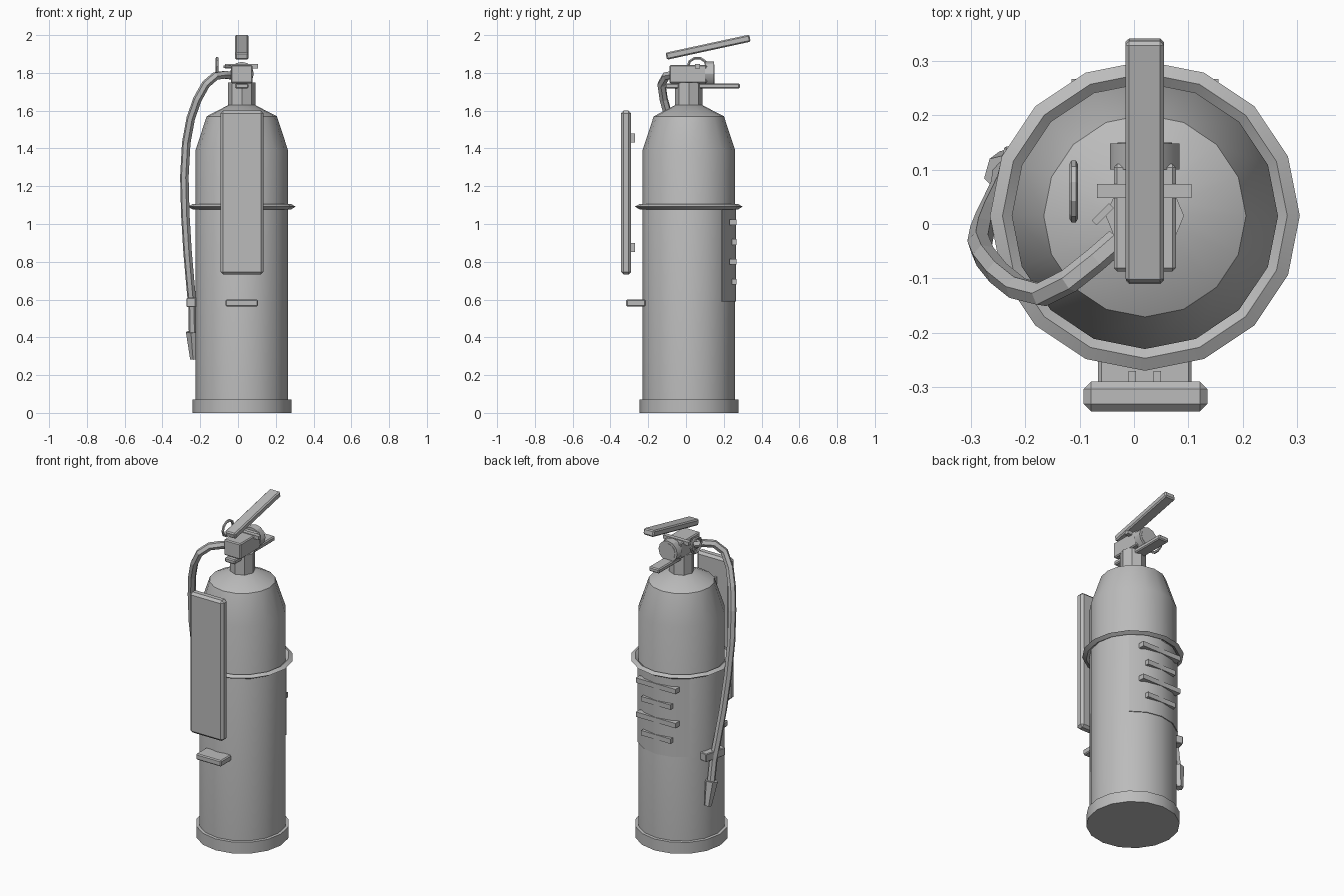
import bpy, bmesh, math
from mathutils import Matrix, Vector

old = bpy.data.objects.get("Cube")
if old:
    bpy.data.objects.remove(old)

CX, CY = 0.02, 0.015      # axis of the cylinder

grey = bpy.data.materials.new("plain_grey")
grey.use_nodes = True
grey.diffuse_color = (0.5, 0.5, 0.5, 1)
grey.node_tree.nodes["Principled BSDF"].inputs["Base Color"].default_value = (0.5, 0.5, 0.5, 1)


def finish(name, bm, smooth=False):
    bmesh.ops.recalc_face_normals(bm, faces=bm.faces)
    mesh = bpy.data.meshes.new(name)
    bm.to_mesh(mesh)
    bm.free()
    mesh.materials.append(grey)
    ob = bpy.data.objects.new(name, mesh)
    bpy.context.collection.objects.link(ob)
    if smooth:
        bpy.ops.object.select_all(action='DESELECT')
        ob.select_set(True)
        bpy.context.view_layer.objects.active = ob
        bpy.ops.object.shade_smooth_by_angle(angle=math.radians(30))
    return ob


def box(name, x, y, z, bevel=0.0, tilt=0.0, turn=0.0):
    """Box from (min, max) ranges, tilted about x and turned about z."""
    size = [r[1] - r[0] for r in (x, y, z)]
    mid = Vector([(r[0] + r[1]) / 2 for r in (x, y, z)])
    bm = bmesh.new()
    bmesh.ops.create_cube(bm, size=1)
    bmesh.ops.scale(bm, vec=size, verts=bm.verts)
    if bevel:
        bmesh.ops.bevel(bm, geom=bm.edges[:], offset=bevel, segments=1, affect='EDGES')
    spin = Matrix.Rotation(turn, 4, 'Z') @ Matrix.Rotation(tilt, 4, 'X')
    bm.transform(Matrix.Translation(mid) @ spin)
    return finish(name, bm)


def lathe(name, profile, sides=16, closed=False):
    """Revolve (radius, height) points about the cylinder axis."""
    bm = bmesh.new()
    rings = []
    for r, z in profile:
        rings.append([bm.verts.new((CX + r * math.cos(math.tau * i / sides),
                                    CY + r * math.sin(math.tau * i / sides), z))
                      for i in range(sides)])
    pairs = list(zip(rings, rings[1:]))
    if closed:
        pairs.append((rings[-1], rings[0]))
    else:
        bm.faces.new(rings[0])
        bm.faces.new(rings[-1])
    for a, b in pairs:
        for i in range(sides):
            j = (i + 1) % sides
            bm.faces.new((a[i], a[j], b[j], b[i]))
    return finish(name, bm, True)


def rod(name, start, end, r1, r2, sides, smooth=False):
    """Cylinder or cone between two points."""
    a, b = Vector(start), Vector(end)
    bm = bmesh.new()
    bmesh.ops.create_cone(bm, cap_ends=True, segments=sides, radius1=r1, radius2=r2,
                          depth=(b - a).length)
    spin = (b - a).to_track_quat('Z', 'Y').to_matrix().to_4x4()
    bm.transform(Matrix.Translation((a + b) / 2) @ spin)
    return finish(name, bm, smooth)


def tube(name, points, radius, cyclic=False):
    """Six sided tube along a path."""
    curve = bpy.data.curves.new(name, 'CURVE')
    curve.dimensions = '3D'
    curve.bevel_depth = radius
    curve.bevel_resolution = 1
    curve.use_fill_caps = True
    spline = curve.splines.new('POLY')
    spline.points.add(len(points) - 1)
    for p, co in zip(spline.points, points):
        p.co = (*co, 1)
    spline.use_cyclic_u = cyclic
    spline.use_smooth = False
    curve.materials.append(grey)
    ob = bpy.data.objects.new(name, curve)
    bpy.context.collection.objects.link(ob)
    bpy.ops.object.select_all(action='DESELECT')
    ob.select_set(True)
    bpy.context.view_layer.objects.active = ob
    bpy.ops.object.convert(target='MESH')


# Tank, foot band, clamp ring and neck
lathe("tank", [(0.245, 0.03), (0.245, 1.39), (0.186, 1.57), (0.07, 1.63)])
lathe("foot_band", [(0.262, 0), (0.262, 0.07), (0.24, 0.072)])
lathe("clamp_ring", [(0.243, 1.09), (0.262, 1.105), (0.285, 1.092), (0.262, 1.078)], closed=True)
lathe("neck", [(0.072, 1.62), (0.072, 1.75)], sides=8)

# Valve head, gauge and handles
box("valve_block", (-0.037, 0.077), (-0.087, 0.11), (1.745, 1.842), 0.006)
rod("gauge", (CX, 0.1, 1.795), (CX, 0.148, 1.795), 0.064, 0.064, 12, True)
rod("gauge_face", (CX, 0.146, 1.795), (CX, 0.15, 1.795), 0.05, 0.05, 12)
box("carry_handle", (-0.015, 0.055), (-0.11, 0.285), (1.717, 1.745), 0.006)
box("squeeze_lever", (-0.016, 0.055), (-0.11, 0.344), (1.917, 1.955), 0.007,
    tilt=math.radians(12.2))

# Safety pin, pull ring and tab
box("safety_pin", (-0.068, 0.106), (0.048, 0.074), (1.824, 1.846))
tube("pull_ring", [(-0.111, 0.06 + 0.05 * math.cos(math.tau * i / 10),
                    1.835 + 0.045 * math.sin(math.tau * i / 10)) for i in range(10)],
     0.008, True)
box("pin_tab", (-0.08, -0.035), (0.012, 0.024), (1.825, 1.84), turn=math.radians(45))

# Hose, collar and nozzle
tube("hose", [(-0.03, -0.03, 1.785), (-0.07, -0.065, 1.79), (-0.12, -0.105, 1.783),
              (-0.17, -0.13, 1.74), (-0.215, -0.118, 1.66), (-0.25, -0.09, 1.56),
              (-0.274, -0.06, 1.43), (-0.284, -0.036, 1.25), (-0.279, -0.01, 1.05),
              (-0.267, 0.02, 0.85), (-0.252, 0.05, 0.68), (-0.24, 0.075, 0.55),
              (-0.238, 0.095, 0.42)], 0.023)
rod("nozzle", (-0.239, 0.093, 0.43), (-0.232, 0.118, 0.285), 0.038, 0.022, 6)
box("hose_clip", (-0.256, -0.205), (-0.005, 0.14), (0.56, 0.61), 0.004,
    turn=math.radians(-14))

# Front sign with pegs, and step bracket
box("front_sign", (-0.093, 0.135), (-0.345, -0.29), (0.733, 1.6), 0.014)
for level, z in (("lower", 0.875), ("upper", 1.455)):
    for side, x in (("right", -0.003), ("left", 0.043)):
        box(f"{level}_{side}_peg", (x - 0.007, x + 0.007), (-0.292, -0.27),
            (z - 0.024, z + 0.024))
box("front_bracket", (-0.066, 0.106), (-0.317, -0.215), (0.563, 0.6), 0.006)

# Curved label wrapped on the back
bm = bmesh.new()
columns = []
for i in range(5):
    a = math.radians(45 + 22.5 * i)
    columns.append([bm.verts.new((CX + r * math.cos(a), CY + r * math.sin(a), z))
                    for r, z in ((0.235, 0.59), (0.25, 0.59), (0.25, 1.08), (0.235, 1.08))])
for a, b in zip(columns, columns[1:]):
    for i in range(4):
        j = (i + 1) % 4
        bm.faces.new((a[i], a[j], b[j], b[i]))
bm.faces.new(columns[0])
bm.faces.new(columns[-1])
finish("back_label", bm, True)

# Raised bars across the label
for i in range(4):
    half = 0.1 if i % 2 else 0.135
    z = 1.01 - 0.105 * i
    box(f"label_bar_{i + 1}", (CX - half, CX + half), (CY + 0.215, CY + 0.252),
        (z - 0.015, z + 0.015))
